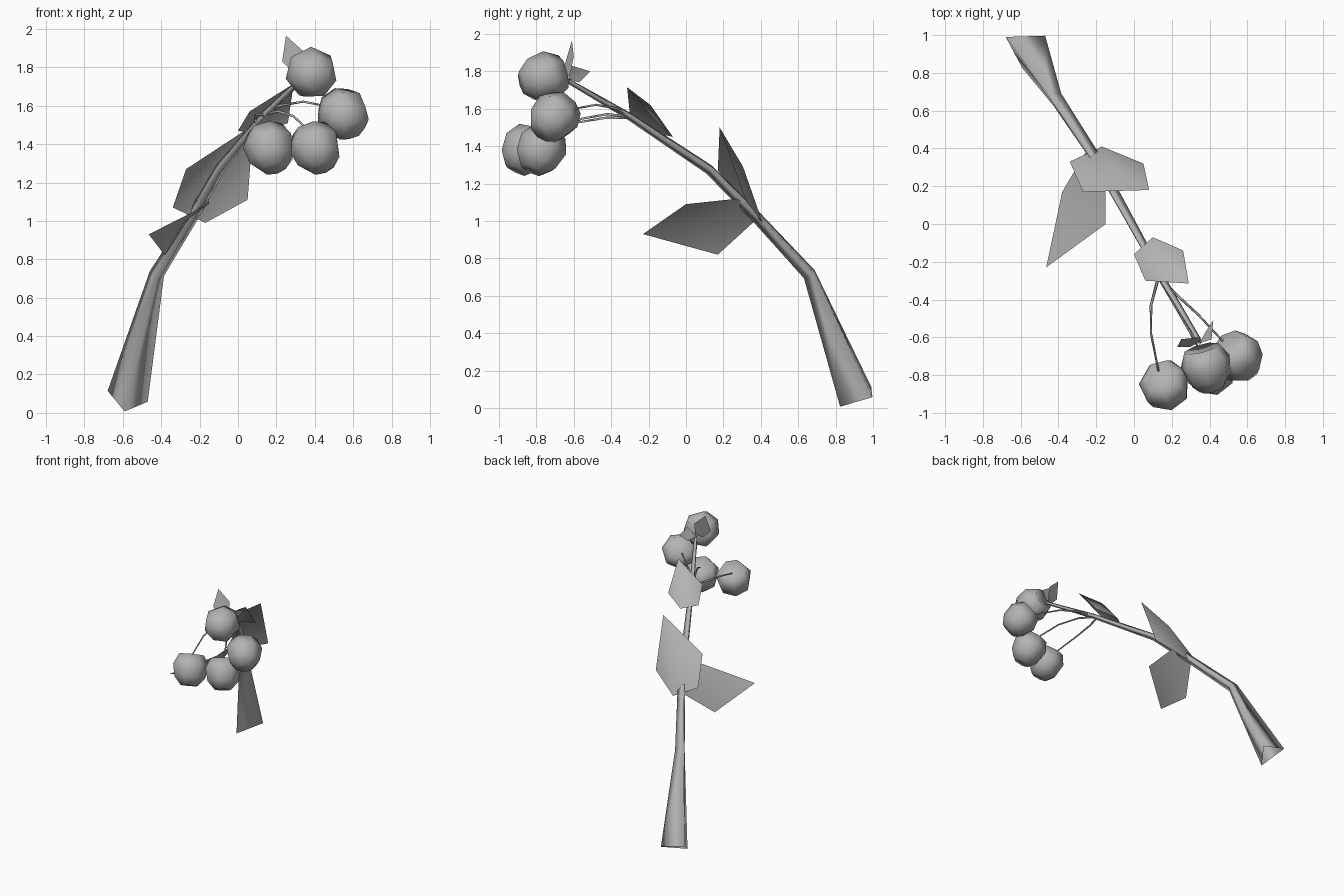
import bpy, math
from mathutils import Vector

if "Cube" in bpy.data.objects:
    bpy.data.objects.remove(bpy.data.objects["Cube"])

grey = bpy.data.materials.new("mid_grey")
grey.diffuse_color = (0.45, 0.45, 0.45, 1)
grey.use_nodes = True
grey.node_tree.nodes["Principled BSDF"].inputs["Base Color"].default_value = grey.diffuse_color


def make(name, verts, faces):
    me = bpy.data.meshes.new(name)
    me.from_pydata([tuple(v) for v in verts], [], faces)
    me.update()
    for p in me.polygons:
        p.use_smooth = True
    me.materials.append(grey)
    ob = bpy.data.objects.new(name, me)
    bpy.context.collection.objects.link(ob)
    return ob


def tube(name, path, radii, ref=(0, 0, 1), start_dir=None):
    """Three-sided open tube swept along a path."""
    pts = [Vector(p) for p in path]
    n, ref = len(pts), Vector(ref)
    verts, faces = [], []
    for i, p in enumerate(pts):
        t = (pts[min(i + 1, n - 1)] - pts[max(i - 1, 0)]).normalized()
        if i == 0 and start_dir:
            t = Vector(start_dir).normalized()
        ref = (ref - t * ref.dot(t)).normalized()
        side = t.cross(ref)
        for k in range(3):
            a = 2 * math.pi * k / 3
            verts.append(p + (ref * math.cos(a) + side * math.sin(a)) * radii[i])
        if i:
            b = 3 * (i - 1)
            for k in range(3):
                j = (k + 1) % 3
                faces.append((b + k, b + j, b + 3 + j, b + 3 + k))
    return make(name, verts, faces)


def leaf(name, outline, rib=None):
    """Fan of triangles around a midrib point."""
    pts = [Vector(p) for p in outline]
    n = len(pts)
    c = Vector(rib) if rib else sum(pts, Vector()) / n
    return make(name, pts + [c], [(i, (i + 1) % n, n) for i in range(n)])


def fruit(name, center, stem_end, sides=7):
    """Low-poly round fruit, dimpled where the stem enters."""
    c = Vector(center)
    q = Vector((0, 0, 1)).rotation_difference(Vector(stem_end) - c)
    rings = [(0.095, 0.108), (0.136, 0.03), (0.118, -0.065), (0.065, -0.124)]
    verts = [Vector((0, 0, 0.085))]
    for r, z in rings:
        for k in range(sides):
            a = 2 * math.pi * (k + 0.5) / sides
            verts.append(Vector((r * math.cos(a), r * math.sin(a), z)))
    verts.append(Vector((0, 0, -0.125)))
    faces, last = [], len(verts) - 1
    for k in range(sides):
        j = (k + 1) % sides
        faces.append((0, 1 + k, 1 + j))
        for i in range(len(rings) - 1):
            b = 1 + i * sides
            faces.append((b + k, b + sides + k, b + sides + j, b + j))
        b = last - sides
        faces.append((b + k, last, b + j))
    return make(name, [c + q @ v for v in verts], faces)


# Main branch
tube("branch",
     [(-0.58, 0.937, 0.06), (-0.425, 0.67, 0.715), (-0.235, 0.385, 1.02),
      (-0.09, 0.13, 1.275), (0.15, -0.3, 1.56), (0.35, -0.63, 1.75)],
     [0.125, 0.045, 0.036, 0.031, 0.023, 0.015],
     ref=(-0.01, -0.11, -0.05), start_dir=(0.25, -0.43, 0.87))

# Thin fruit stems
stems = {
    "right": [(0.13, -0.28, 1.55), (0.22, -0.37, 1.60), (0.34, -0.48, 1.62), (0.47, -0.62, 1.595)],
    "left": [(0.13, -0.28, 1.55), (0.09, -0.43, 1.55), (0.09, -0.58, 1.525), (0.13, -0.78, 1.46)],
    "middle": [(0.13, -0.28, 1.55), (0.21, -0.42, 1.57), (0.29, -0.56, 1.545), (0.37, -0.71, 1.47)],
}
for side, path in stems.items():
    tube("stem_" + side, path, [0.010, 0.008, 0.007, 0.006])

# Fruits
fruit("fruit_top", (0.385, -0.76, 1.768), (0.35, -0.63, 1.80))
fruit("fruit_right", (0.55, -0.705, 1.555), (0.49, -0.62, 1.64))
fruit("fruit_left", (0.165, -0.855, 1.38), (0.145, -0.81, 1.47))
fruit("fruit_middle", (0.405, -0.775, 1.38), (0.375, -0.73, 1.47))

# Leaves along the branch
leaf("leaf_large", [(0.08, 0.18, 1.50), (0.05, 0.32, 1.11), (-0.17, 0.41, 0.99),
                    (-0.34, 0.33, 1.07), (-0.27, 0.17, 1.27)], (-0.10, 0.305, 1.29))
leaf("leaf_side", [(-0.465, -0.23, 0.93), (-0.38, 0.17, 0.82), (-0.25, 0.39, 1.02),
                   (-0.15, 0.28, 1.12), (-0.15, 0.0, 1.09)])
leaf("leaf_upper", [(0.0, -0.16, 1.47), (0.10, -0.07, 1.45), (0.26, -0.14, 1.51),
                    (0.29, -0.315, 1.715), (0.06, -0.30, 1.57)], (0.16, -0.19, 1.62))

# Small leaves at the tip
leaf("leaf_tip_tall", [(0.25, -0.61, 1.965), (0.23, -0.65, 1.83), (0.30, -0.65, 1.76),
                       (0.35, -0.62, 1.78), (0.345, -0.60, 1.88)])
leaf("leaf_tip_small", [(0.42, -0.51, 1.80), (0.38, -0.57, 1.74),
                        (0.35, -0.63, 1.76), (0.41, -0.61, 1.83)])
